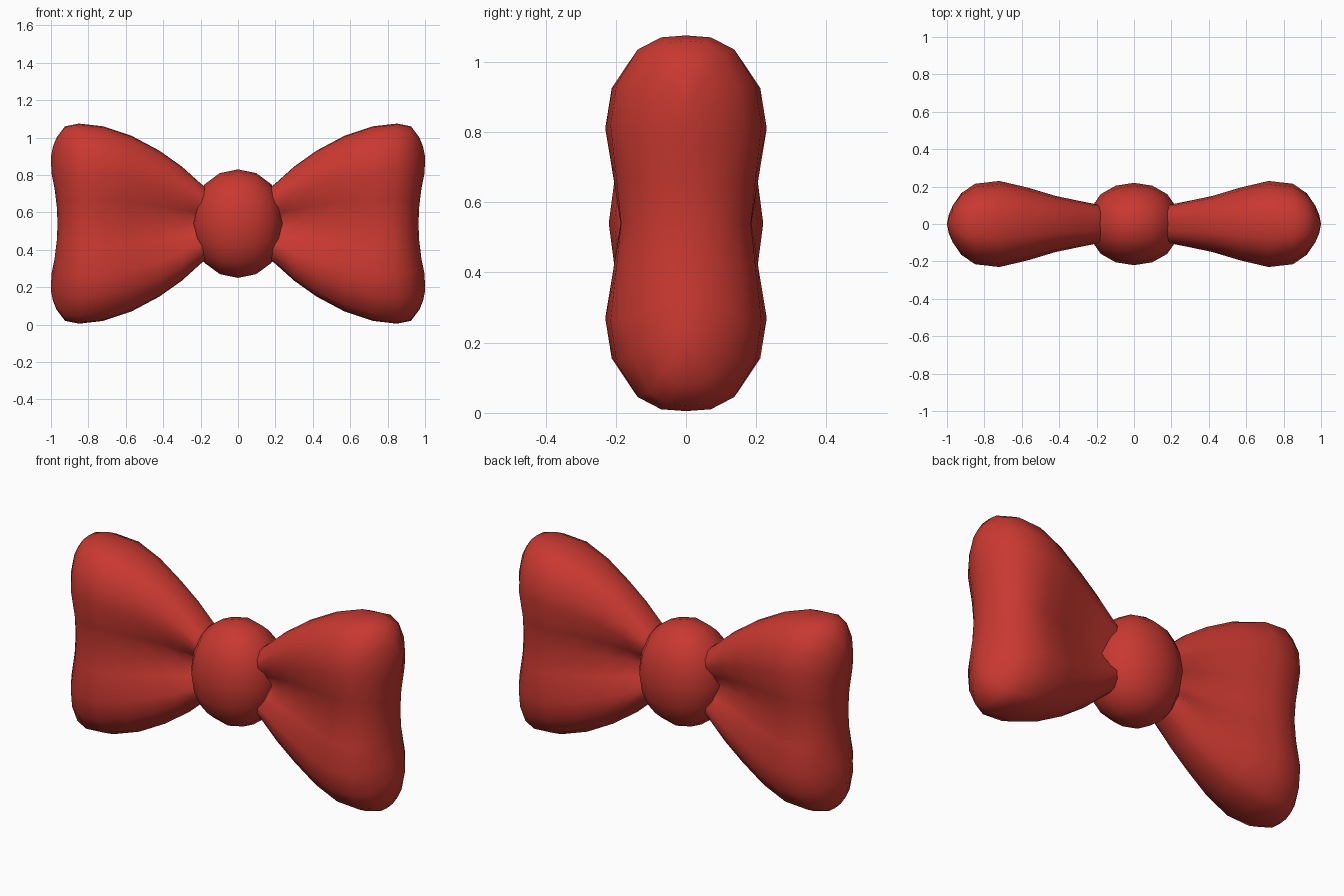
import bpy, bmesh

cube = bpy.data.objects.get("Cube")
if cube:
    bpy.data.objects.remove(cube, do_unlink=True)

MID_Z = 0.54

red = bpy.data.materials.new("red fabric")
red.use_nodes = True
colour = (0.58, 0.04, 0.03, 1)
red.diffuse_color = colour
red.node_tree.nodes["Principled BSDF"].inputs["Base Color"].default_value = colour


def finish(bm, name):
    """Turn a bmesh into a smooth red object."""
    bmesh.ops.recalc_face_normals(bm, faces=bm.faces)
    mesh = bpy.data.meshes.new(name)
    bm.to_mesh(mesh)
    bm.free()
    mesh.materials.append(red)
    mesh.shade_smooth()
    obj = bpy.data.objects.new(name, mesh)
    bpy.context.collection.objects.link(obj)
    return obj


# Quarter cross-section of a wing: height share, depth share, pinch weight
QUARTER = [(1, 0, 0), (0.99, 0.33, 0), (0.925, 0.64, 0), (0.74, 0.92, 0),
           (0.52, 1, 0), (0.24, 1, 0.55), (0, 1, 1)]
upper = QUARTER + [(-h, d, p) for h, d, p in QUARTER[-2::-1]]
SECTION = upper + [(h, -d, p) for h, d, p in upper[-2:0:-1]]

# Wing stations: x, half height, half depth, depth kept in the central groove
STATIONS = [(0.1, 0.14, 0.08, 0.2), (0.2, 0.215, 0.105, 0.28),
            (0.3, 0.305, 0.125, 0.42), (0.42, 0.39, 0.15, 0.57),
            (0.57, 0.47, 0.195, 0.71), (0.72, 0.52, 0.23, 0.81),
            (0.85, 0.535, 0.215, 0.86), (0.925, 0.52, 0.165, 0.9),
            (0.97, 0.46, 0.105, 0.95), (0.99, 0.41, 0.055, 1),
            (1.0, 0.36, 0, 1)]


def wing(side, name):
    """Loft the pinched section outwards, with a dished outer end."""
    bm = bmesh.new()
    rings = []
    for x, height, depth, keep in STATIONS:
        dish = 0.035 * max(0, (x - 0.72) / 0.28)
        ring = []
        for h, d, pinch in SECTION:
            z = h * height
            inset = dish * max(0, 1 - (z / 0.28) ** 2)
            y = d * depth * (1 - (1 - keep) * pinch)
            ring.append(bm.verts.new((side * (x - inset), y, MID_Z + z)))
        rings.append(ring)
    n = len(SECTION)
    for a, b in zip(rings, rings[1:]):
        for i in range(n):
            j = (i + 1) % n
            bm.faces.new((a[i], a[j], b[j], b[i]))
    bm.faces.new(rings[0])
    bmesh.ops.remove_doubles(bm, verts=bm.verts, dist=0.0005)
    return finish(bm, name)


wing(1, "left_wing")
wing(-1, "right_wing")

# Central knot: a subdivided box, rounded and fitted to its size
bm = bmesh.new()
bmesh.ops.create_cube(bm, size=2)
knot = finish(bm, "knot")
sub = knot.modifiers.new("rounding", 'SUBSURF')
sub.levels = sub.render_levels = 2
bpy.context.view_layer.update()
rounded = knot.evaluated_get(bpy.context.evaluated_depsgraph_get())
reach = max(v.co.x for v in rounded.data.vertices)
knot.scale = (0.245 / reach, 0.22 / reach, 0.29 / reach)
knot.location.z = MID_Z
